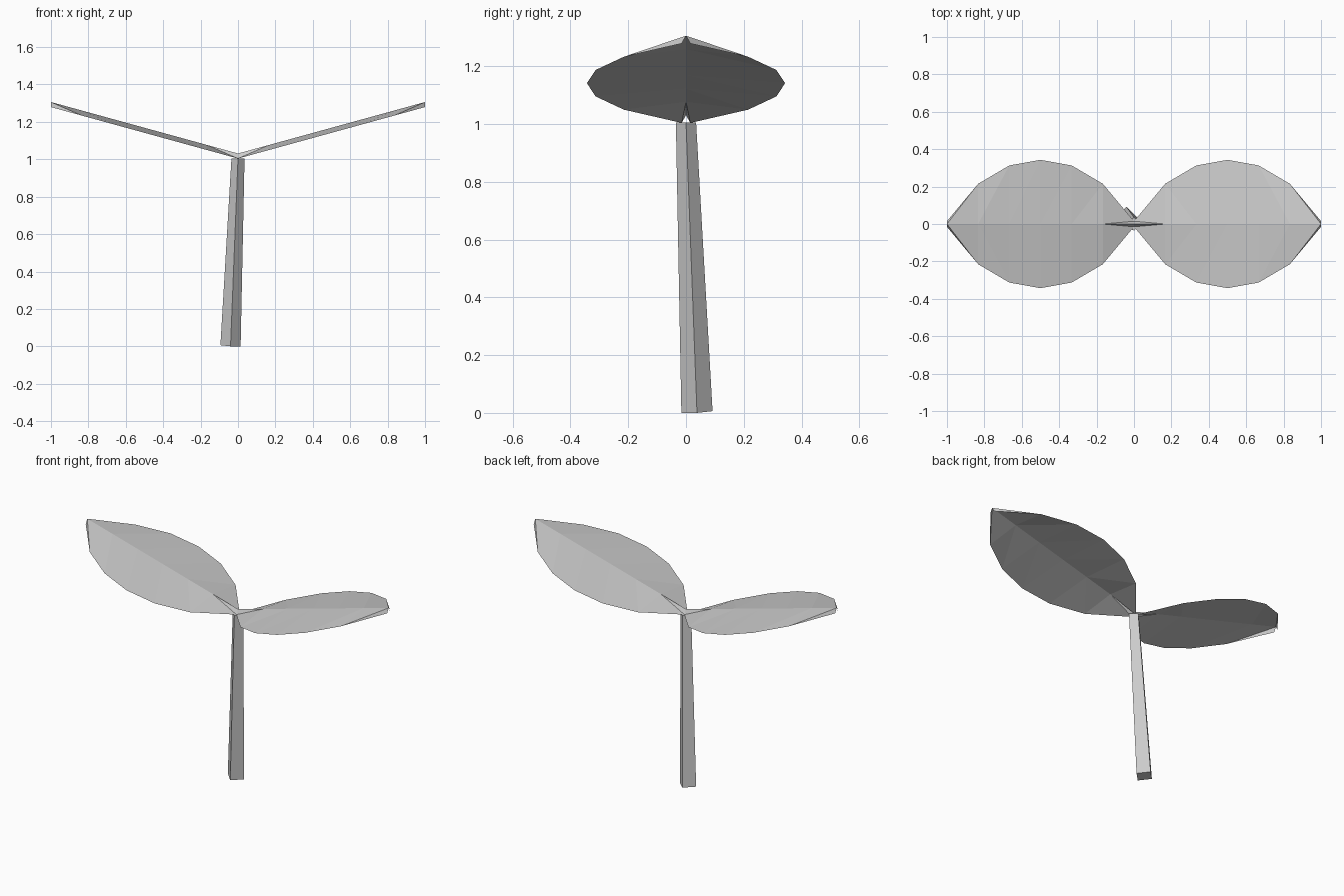
import bpy
import bmesh
import math

cube = bpy.data.objects.get("Cube")
if cube:
    bpy.data.objects.remove(cube, do_unlink=True)

grey = bpy.data.materials.new("plain_grey")
grey.use_nodes = True
COLOUR = (0.6, 0.6, 0.6, 1)
grey.diffuse_color = COLOUR
grey.node_tree.nodes["Principled BSDF"].inputs["Base Color"].default_value = COLOUR


def finish(name, bm):
    mesh = bpy.data.meshes.new(name)
    bm.to_mesh(mesh)
    bm.free()
    mesh.materials.append(grey)
    obj = bpy.data.objects.new(name, mesh)
    bpy.context.collection.objects.link(obj)
    return obj


# Leaf: an open sheet folded along a raised midrib, rising outwards
HALF_WIDTHS = [0.015, 0.215, 0.313, 0.343, 0.313, 0.215, 0.015]
RISE = 0.275
FOLD = 0.027


def make_leaf(name, side):
    bm = bmesh.new()
    last = len(HALF_WIDTHS) - 1
    edge, rib = [], []
    for i, width in enumerate(HALF_WIDTHS):
        x = i / last
        z = 1.004 + RISE * x
        edge.append(bm.verts.new((side * x, width, z)))
        rib.append(bm.verts.new((side * x, 0, z + FOLD)))
    for i in range(last):
        bm.faces.new((edge[i], edge[i + 1], rib[i + 1]))
        bm.faces.new((edge[i], rib[i + 1], rib[i]))
    # Every panel faces upwards
    bm.normal_update()
    for face in bm.faces:
        if face.normal.z < 0:
            face.normal_flip()
    obj = finish(name, bm)
    mirror = obj.modifiers.new("other_half", 'MIRROR')
    mirror.use_axis = (False, True, False)


make_leaf("left_leaf", 1)
make_leaf("right_leaf", -1)

# Stem: four-sided, leaning and widening towards the foot
bm = bmesh.new()
rings = []
for cx, cy, z, radius, tilt in [(-0.04, 0.038, 0.003, 0.054, 0.003),
                                (0, 0, 1.005, 0.035, 0)]:
    ring = []
    for k in range(4):
        a = k * math.pi / 2
        dx, dy = math.cos(a), math.sin(a)
        ring.append(bm.verts.new((cx + radius * dx, cy + radius * dy,
                                  z + tilt * (dy - dx))))
    rings.append(ring)
for k in range(4):
    n = (k + 1) % 4
    bm.faces.new((rings[0][k], rings[0][n], rings[1][n], rings[1][k]))
bm.faces.new(rings[0][::-1])
bm.faces.new(rings[1])
finish("stem", bm)
